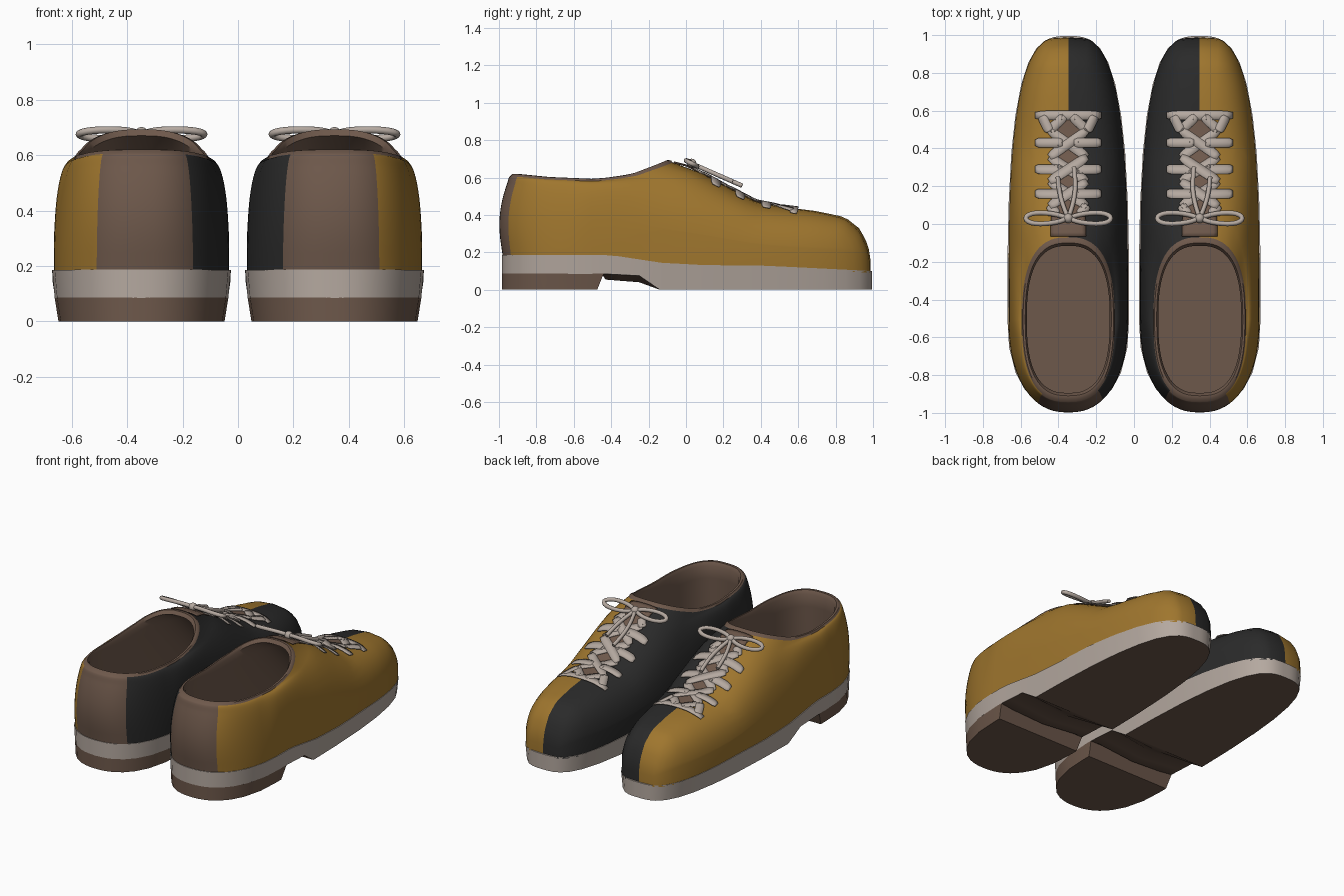
import bpy, bmesh, math
from mathutils import Vector

if "Cube" in bpy.data.objects:
    bpy.data.objects.remove(bpy.data.objects["Cube"])

CX = 0.348            # shoe centre line; the other shoe is a mirror copy
YC = -0.505           # widest station of the plan outline


def mat(name, c):
    m = bpy.data.materials.new(name)
    m.diffuse_color = (*c, 1)
    m.use_nodes = True
    m.node_tree.nodes["Principled BSDF"].inputs["Base Color"].default_value = m.diffuse_color
    return m


MUSTARD, BLACK, BROWN, CREAM = range(4)
MATS = [mat("mustard leather", (0.345, 0.18, 0.027)), mat("black leather", (0.023, 0.023, 0.023)),
        mat("brown leather", (0.155, 0.098, 0.07)), mat("cream rubber", (0.46, 0.395, 0.35))]


def build(name, verts, faces, mats, angle=40, thick=0):
    me = bpy.data.meshes.new(name)
    me.from_pydata([(v[0] + CX, v[1], v[2]) for v in verts], [], faces)
    for m in MATS:
        me.materials.append(m)
    for p, m in zip(me.polygons, mats):
        p.material_index = m
    bm = bmesh.new()
    bm.from_mesh(me)
    bmesh.ops.recalc_face_normals(bm, faces=bm.faces)
    bm.to_mesh(me)
    bm.free()
    ob = bpy.data.objects.new(name, me)
    bpy.context.collection.objects.link(ob)
    bpy.ops.object.select_all(action='DESELECT')
    ob.select_set(True)
    bpy.context.view_layer.objects.active = ob
    bpy.ops.object.shade_smooth_by_angle(angle=math.radians(angle))
    if thick:
        s = ob.modifiers.new("thickness", 'SOLIDIFY')
        s.thickness, s.offset = thick, 0
    mir = ob.modifiers.new("other shoe", 'MIRROR')
    mir.use_mirror_merge = False
    return ob


def interp(table, y):
    if y <= table[0][0]:
        return table[0][1]
    for (a, p), (b, q) in zip(table, table[1:]):
        if y <= b:
            return p + (q - p) * (y - a) / (b - a)
    return table[-1][1]


# side-view profiles
SOLE_TOP = [(-1, .187), (-.4, .185), (-.05, .132), (.4, .13), (1, .1)]
RIDGE = [(-.5, .74), (-.07, .68), (0, .662), (.1, .615), (.2, .56), (.38, .468), (.5, .445), (.7, .42),
         (.85, .388), (.93, .325), (.975, .235), (.995, .1)]
RIM = [(-.93, .607), (-.75, .59), (-.5, .58), (-.25, .598), (-.07, .68)]


def half_width(y, back=.48):
    """Half width of the plan outline."""
    v, m = ((y - YC) / 1.5, 3.15) if y > YC else ((YC - y) / back, 2.35)
    return .322 * max(0, 1 - min(v, 1) ** m) ** (1 / m)


def vamp(x, y):
    """Height of the front of the shoe."""
    u = min(1, abs(x) / max(half_width(y), 1e-5))
    z0 = interp(SOLE_TOP, y)
    return z0 + (interp(RIDGE, y) - z0) * (1 - u ** 2.7) ** (1 / 2.7)


# upper: rays from the sole outline to the opening, then rim and lining
N, L = 72, 20
cols = []
for j in range(N):
    a = 2 * math.pi * j / N
    s, sg = math.sin(a), (0 if j % (N // 2) == N // 4 else math.copysign(1, math.cos(a)))
    by = YC + s * (1.493 if s > 0 else .475)
    bx = sg * half_width(by, .475) * .982
    oy = YC + .435 * s
    ox = sg * .245 * max(0, 1 - abs(s) ** 2.6) ** (1 / 2.6)
    n = 2.6 if s > 0 else 1.9 + .7 * max(0, 1 - 4 * abs(s))
    col = []
    for i in range(L + 1):
        t = i / L * math.pi / 2
        r, f = max(0, math.cos(t)) ** (2 / n), math.sin(t) ** (2 / n)
        x, y = ox + (bx - ox) * r, oy + (by - oy) * r
        z0 = interp(SOLE_TOP, y)
        back = z0 + (interp(RIM, oy) - z0) * f
        k = min(1, max(0, (y + .45) / .35))
        k = k * k * (3 - 2 * k)
        z = back + (vamp(x, y) - back) * k
        if s < 0:                                   # heel bulges out over the sole
            y -= .022 * s * s * math.sin(math.pi * min(1, f * 1.1))
        col.append((x, y, z0 - .01 if i == 0 else z))
    zr, fwd = col[-1][2], max(0, s)
    for sc, dz, ext in ((.975, .012, 0), (.93, .013, 0), (.895, -.01, 0), (.9, -.09, .14), (.93, None, .5)):
        col.append((ox * sc, YC + (oy - YC) * sc + ext * fwd, .2 if dz is None else zr + dz))
    cols.append(col)
M = len(cols[0])
verts = [p for c in cols for p in c] + [(0, YC, .2)]
faces, mats = [], []
for j in range(N):
    k, a = (j + 1) % N, 360 * (j + .5) / N
    side = BROWN if 240 < a < 295 else MUSTARD if math.cos(math.radians(a)) > 0 else BLACK
    for i in range(M - 1):
        faces.append((j * M + i, k * M + i, k * M + i + 1, j * M + i + 1))
        mats.append(side if i < L else BROWN)
    faces.append((j * M + M - 1, k * M + M - 1, N * M))
    mats.append(BROWN)
build("shoe_upper", verts, faces, mats, 50)


# sole and heel: sections along y with flat top, tapered sides and a keeled underside
def slab(name, ys, top, bottom, keel, shear, side):
    vs, fs, ms = [], [], []
    for y in ys:
        zt, zb, yb = top(y), bottom(y), y - shear(y)
        wt, wb = (half_width(y) * min(1.003, .93 + .5 * z) for z in (zt, zb))
        wt = half_width(y) if name == "sole" else wt
        vs += [(-wt, y, zt), (wt, y, zt), (wb, yb, zb), (0, yb, zb - keel(y)), (-wb, yb, zb)]
    for i in range(len(ys) - 1):
        for e in range(5):
            f = (e + 1) % 5
            fs.append((i * 5 + e, i * 5 + f, i * 5 + 5 + f, i * 5 + 5 + e))
            ms.append(BROWN if e in (2, 3) else side)
    fs += [tuple(range(5)), tuple(range(len(vs) - 5, len(vs)))]
    ms += [side, side]
    build(name, vs, fs, ms, 35)


angles = [math.radians(d) for d in (-89.3, -87, -84, -79, -72, -62, -50, -36, -18, 0, 12, 24, 36, 46, 56, 65, 73,
                                    80, 85, 88, 89.3)]
ys = [YC + math.sin(a) * (1.5 if a > 0 else .48) for a in angles]
arch = [-.45, -.43, -.36, -.25, -.14, -.13]
ARCH = [(-.44, .085), (-.25, .075), (-.14, 0)]
KEEL = [(-.45, 0), (-.44, .03), (-.25, .035), (-.14, 0)]
slab("sole", sorted(ys + arch), lambda y: interp(SOLE_TOP, y), lambda y: interp(ARCH, y),
     lambda y: interp(KEEL, y), lambda y: 0, CREAM)
slab("heel_block", [y for y in ys if y < -.52] + [-.5, -.44], lambda y: .086, lambda y: 0, lambda y: 0,
     lambda y: .035 * max(0, (y + .98) / .54), BROWN)


# strips that lie on the vamp: tongue and laces
def strip(rows, lift):
    """rows: lists of (x, y) across the strip."""
    w = len(rows[0])
    vs = [(x, y, vamp(x, y) + lift) for r in rows for x, y in r]
    fs = [(i * w + j, i * w + j + 1, i * w + w + j + 1, i * w + w + j)
          for i in range(len(rows) - 1) for j in range(w - 1)]
    return vs, fs


rows = []
for i in range(31):
    y = -.065 + .645 * i / 30
    hw = .095 - .02 * i / 30
    rows.append([(hw * (j / 4 - 1), y) for j in range(9)])
v, f = strip(rows, .006)
build("tongue", v, f, [BROWN] * len(f), thick=.004)

segments = [((-.175, .575), (.175, .575))]
mid = [.495, .355, .225, .095]
for a, b in zip(mid, mid[1:]):
    segments += [((-.1, a), (.1, b)), ((.1, a), (-.1, b))]
for s in (-1, 1):
    segments += [((s * .175, y), (s * .03, y)) for y in (.43, .29, .16)]
    segments += [((s * .1, .495), (s * .02, .57)), ((s * .14, .57), (s * .1, .49)),
                 ((s * .1, .1), (s * .06, .05))]
v, f = [], []
for k, (p, q) in enumerate(segments):
    p, q = Vector(p), Vector(q)
    d = (q - p).normalized() * .025
    n = Vector((-d.y, d.x))
    rows = []
    for i in range(11):
        c = p.lerp(q, i / 10)
        e = .65 + .35 * min(1, i * .8, (10 - i) * .8)      # rounded ends
        rows.append([tuple(c + n * e * o) for o in (-1, 0, 1)])
    sv, sf = strip(rows, .011 + .0015 * (k % 2))
    f += [tuple(i + len(v) for i in t) for t in sf]
    v += sv
build("laces", v, f, [CREAM] * len(f), thick=.005)


# bow: round cords and a knot
def tube(path, r, closed=False, sides=8):
    pts = [Vector(p) for p in path]
    n, vs, fs = len(pts), [], []
    for i, p in enumerate(pts):
        a = pts[(i - 1) % n] if closed or i else p
        b = pts[(i + 1) % n] if closed or i < n - 1 else p
        t = (b - a).normalized()
        u = t.cross(Vector((0, 0, 1))).normalized()
        w = u.cross(t)
        for k in range(sides):
            c = 2 * math.pi * k / sides
            vs.append(tuple(p + r * (u * math.cos(c) + w * math.sin(c))))
    for i in range(n if closed else n - 1):
        for k in range(sides):
            l, m, o = (k + 1) % sides, i * sides, (i + 1) % n * sides
            fs.append((m + k, m + l, o + l, o + k))
    if not closed:
        fs += [tuple(range(sides)), tuple(range(len(vs) - sides, len(vs)))]
    return vs, fs


parts = []
for s in (-1, 1):
    loop = []
    for i in range(24):
        a = 2 * math.pi * i / 24
        x = .12 + .105 * math.cos(a)
        loop.append((s * x, .03 + .034 * math.sin(a) * (.55 + 2.3 * x), .675 - .016 * math.sin(a)))
    parts.append(tube(loop, .013, True))
for x1, y1, bend in ((-.03, .3, -.02), (.055, .25, .012)):
    parts.append(tube([(x1 * t + bend * math.sin(math.pi * t), .03 + (y1 - .03) * t, .675 - .44 * (y1 - .03) * t)
                       for t in (i / 8 for i in range(9))], .012))
v, f = [], []
for pv, pf in parts:
    f += [tuple(i + len(v) for i in t) for t in pf]
    v += pv
build("lace_bow", v, f, [CREAM] * len(f), 60)

bm = bmesh.new()
bmesh.ops.create_uvsphere(bm, u_segments=12, v_segments=8, radius=.026)
v = [(p.co.x, p.co.y + .03, p.co.z + .675) for p in bm.verts]
f = [tuple(p.index for p in q.verts) for q in bm.faces]
bm.free()
build("lace_knot", v, f, [CREAM] * len(f), 60)
